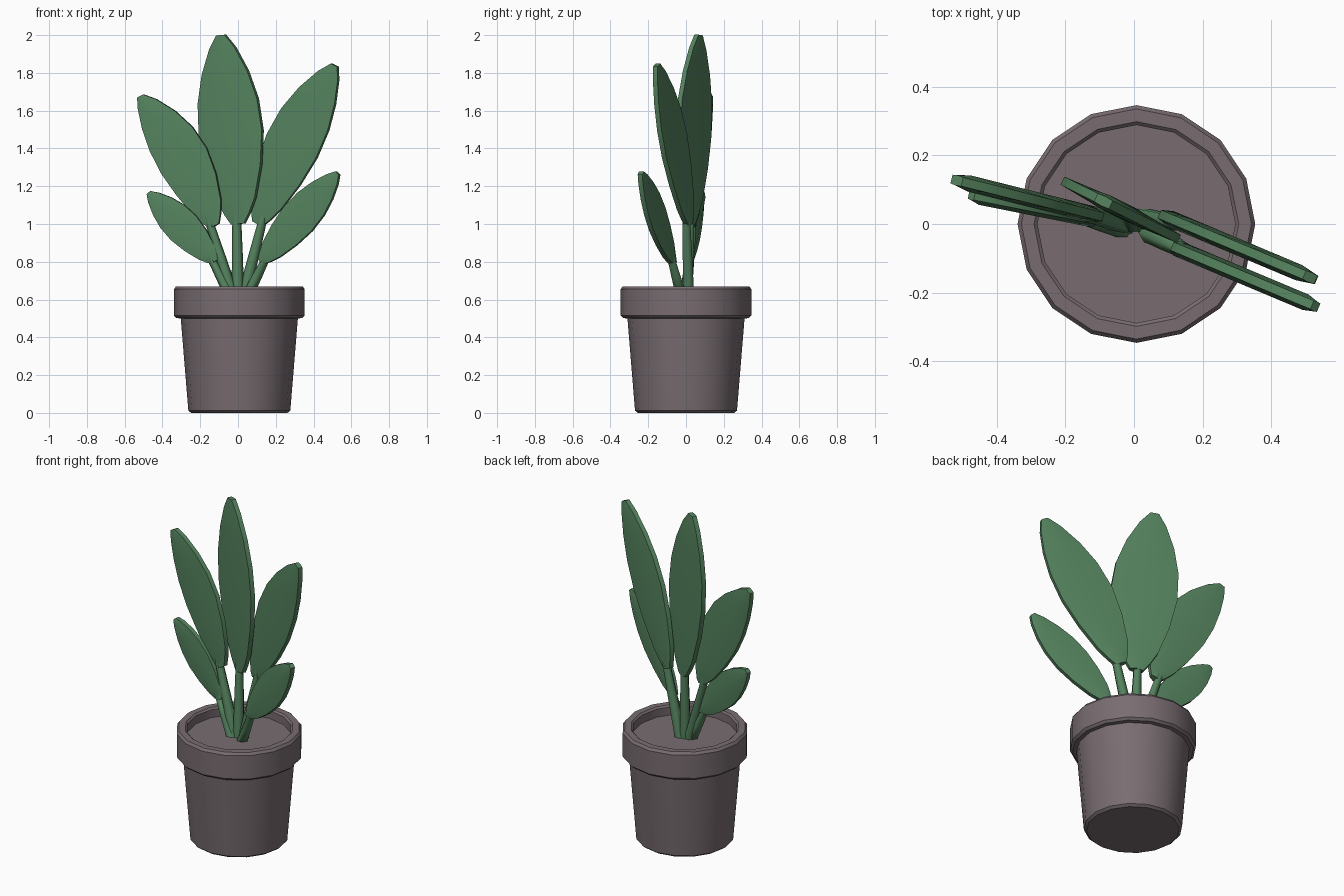
import bpy, bmesh, math
from mathutils import Vector

if "Cube" in bpy.data.objects:
    bpy.data.objects.remove(bpy.data.objects["Cube"])


def material(name, color):
    m = bpy.data.materials.new(name)
    m.diffuse_color = (*color, 1)
    m.use_nodes = True
    m.node_tree.nodes["Principled BSDF"].inputs["Base Color"].default_value = m.diffuse_color
    return m


CLAY = material("dusky clay", (0.19, 0.152, 0.166))
GREEN = material("leaf green", (0.09, 0.225, 0.112))


def make_object(name, bm, mat, angle=30):
    bmesh.ops.recalc_face_normals(bm, faces=bm.faces)
    me = bpy.data.meshes.new(name)
    bm.to_mesh(me)
    bm.free()
    me.materials.append(mat)
    ob = bpy.data.objects.new(name, me)
    bpy.context.collection.objects.link(ob)
    bpy.ops.object.select_all(action='DESELECT')
    ob.select_set(True)
    bpy.context.view_layer.objects.active = ob
    bpy.ops.object.shade_smooth_by_angle(angle=math.radians(angle))
    return ob


def loft(name, rings, mat, angle=30):
    """Skin a list of closed rings and cap both ends."""
    bm = bmesh.new()
    rows = [[bm.verts.new(p) for p in ring] for ring in rings]
    n = len(rows[0])
    for a, b in zip(rows, rows[1:]):
        for i in range(n):
            j = (i + 1) % n
            bm.faces.new((a[i], a[j], b[j], b[i]))
    bm.faces.new(rows[0])
    bm.faces.new(rows[-1])
    return make_object(name, bm, mat, angle)


def circle(r, z, n=16, cx=0.007):
    return [(cx + r * math.cos(2 * math.pi * i / n),
             r * math.sin(2 * math.pi * i / n), z) for i in range(n)]


# Pot: tapered body, thick collar, hollow top closed by the soil
pot_profile = [(0.255, 0), (0.27, 0.012), (0.31, 0.50), (0.333, 0.502),
               (0.346, 0.515), (0.346, 0.655), (0.335, 0.67),
               (0.298, 0.67), (0.288, 0.66), (0.288, 0.612)]
loft("pot_with_soil", [circle(r, z) for r, z in pot_profile], CLAY)

# Shared leaf outline: position along the leaf, relative half width
OUTLINE = [(0, 0.2), (0.05, 0.38), (0.13, 0.6), (0.3, 0.86), (0.48, 1),
           (0.65, 0.94), (0.8, 0.72), (0.93, 0.4), (1, 0.13)]


def leaf(name, base, tip, left, right, slope, offset, foot):
    """Leaf blade in the upright plane y = slope * x + offset, plus stem."""
    normal = Vector((slope, -1, 0)).normalized()

    def place(x, z):
        return Vector((x, slope * x + offset, z))

    b, t = Vector(base), Vector(tip)
    d = (t - b).normalized()
    side = Vector((d.y, -d.x))
    rings = []
    for u, w in OUTLINE:
        c = b.lerp(t, u)
        pts = [c - side * left * w, c + side * (right - left) * w * 0.5,
               c + side * right * w]
        thick = [0.013, 0.024 if u < 0.95 else 0.015, 0.013]
        front = [place(*p) + normal * k for p, k in zip(pts, thick)]
        back = [place(*p) - normal * k for p, k in zip(pts, thick)]
        rings.append(front + back[::-1])
    loft(name + "_leaf", rings, GREEN)

    # Stem from the soil into the blade
    top = place(*b.lerp(t, 0.08))
    low = Vector((foot[0], foot[1], 0.6))
    stem = []
    for u, r in ((0, 0.034), (0.5, 0.029), (1, 0.022)):
        c = low.lerp(top, u)
        stem.append([c + Vector((r * math.cos(math.pi * k / 3),
                                 r * math.sin(math.pi * k / 3), 0))
                     for k in range(6)])
    loft(name + "_stem", stem, GREEN, 70)


# name, base (x, z), tip (x, z), half widths, plane slope and offset, stem foot
leaf("center", (0.0, 1.0), (-0.09, 2.0), 0.16, 0.175, -0.50, 0.022, (0.0, 0.005))
leaf("right_large", (0.11, 1.0), (0.515, 1.84), 0.165, 0.125, -0.42, 0.06, (0.025, 0.015))
leaf("left_large", (-0.13, 0.985), (-0.52, 1.675), 0.10, 0.175, -0.25, -0.002, (-0.02, 0.0))
leaf("left_small", (-0.12, 0.80), (-0.473, 1.165), 0.088, 0.097, -0.20, -0.01, (-0.03, -0.01))
leaf("right_small", (0.125, 0.80), (0.528, 1.27), 0.097, 0.097, -0.42, -0.018, (0.04, -0.02))
